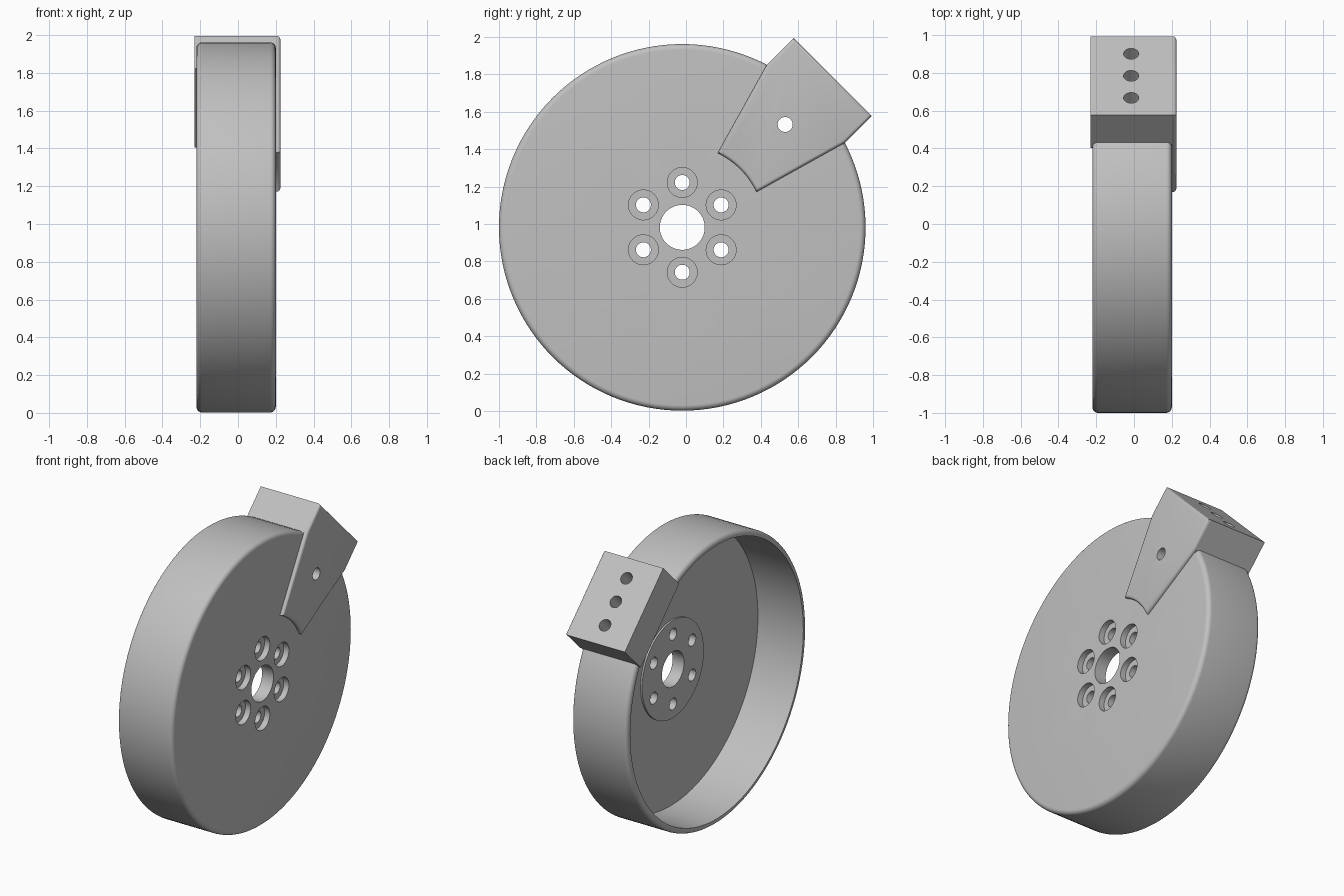
import bpy, bmesh
from math import sin, cos, pi, radians
from mathutils import Matrix, Vector

if "Cube" in bpy.data.objects:
    bpy.data.objects.remove(bpy.data.objects["Cube"], do_unlink=True)

CY, CZ, R = -0.02, 0.982, 0.98      # drum axis and radius

grey = bpy.data.materials.new("light_grey")
grey.use_nodes = True
grey.diffuse_color = (0.53, 0.53, 0.53, 1)
grey.node_tree.nodes["Principled BSDF"].inputs["Base Color"].default_value = (0.53, 0.53, 0.53, 1)


def make(name, bm):
    bmesh.ops.recalc_face_normals(bm, faces=bm.faces)
    mesh = bpy.data.meshes.new(name)
    bm.to_mesh(mesh)
    bm.free()
    mesh.materials.append(grey)
    ob = bpy.data.objects.new(name, mesh)
    bpy.context.collection.objects.link(ob)
    return ob


def polar(r, degrees):
    return CY + r * cos(radians(degrees)), CZ + r * sin(radians(degrees))


def lathe(name, profile, steps=128):
    """Revolve a closed (x, radius) profile around the drum axis."""
    bm = bmesh.new()
    rings = []
    for i in range(steps):
        a = 2 * pi * i / steps
        rings.append([bm.verts.new((x, CY + r * cos(a), CZ + r * sin(a))) for x, r in profile])
    n = len(profile)
    for i in range(steps):
        a, b = rings[i], rings[(i + 1) % steps]
        for j in range(n):
            k = (j + 1) % n
            bm.faces.new((a[j], a[k], b[k], b[j]))
    return make(name, bm)


def prism(name, outline, x0, x1):
    """Extrude a (y, z) outline along x."""
    bm = bmesh.new()
    face = bm.faces.new([bm.verts.new((x0, y, z)) for y, z in outline])
    ext = bmesh.ops.extrude_face_region(bm, geom=[face])
    verts = [v for v in ext["geom"] if isinstance(v, bmesh.types.BMVert)]
    bmesh.ops.translate(bm, verts=verts, vec=(x1 - x0, 0, 0))
    return make(name, bm)


def drill(cutter, centre, axis, radius, depth):
    """Add a cylinder to a cutter mesh."""
    turn = Vector(axis).to_track_quat('Z', 'Y').to_matrix().to_4x4()
    bmesh.ops.create_cone(cutter, cap_ends=True, segments=40, radius1=radius, radius2=radius,
                          depth=depth, matrix=Matrix.Translation(centre) @ turn)


def select(ob):
    bpy.ops.object.select_all(action='DESELECT')
    ob.select_set(True)
    bpy.context.view_layer.objects.active = ob


def cut(ob, bm):
    tool = make("cutter", bm)
    tool.hide_render = True
    mod = ob.modifiers.new("holes", 'BOOLEAN')
    mod.operation, mod.solver, mod.object = 'DIFFERENCE', 'EXACT', tool
    select(ob)
    bpy.ops.object.modifier_apply(modifier=mod.name)
    bpy.data.objects.remove(tool, do_unlink=True)


def smooth(ob):
    select(ob)
    bpy.ops.object.shade_smooth_by_angle(angle=radians(30))


# Drum: closed disc on the +x side, open rim on the -x side
def fillet(x, start, r=0.03):
    return [(x + r * cos(radians(start + 15 * i)), R - r + r * sin(radians(start + 15 * i)))
            for i in range(7)]


profile = [(0.20, 0.12)] + fillet(0.17, 0) + fillet(-0.19, 90)
profile += [(-0.22, 0.94), (0.125, 0.94), (0.125, 0.335), (0.113, 0.335), (0.113, 0.12)]
drum = lathe("drum", profile)

# Bolt circle with counterbores, and the lock hole shared with the bracket
through, bores = bmesh.new(), bmesh.new()
for i in range(6):
    y, z = polar(0.24, 30 + 60 * i)
    drill(through, (0.15, y, z), (1, 0, 0), 0.04, 0.4)
    drill(bores, (0.21, y, z), (1, 0, 0), 0.08, 0.1)
lock = (0.2, *polar(0.778, 45))
drill(through, lock, (1, 0, 0), 0.04, 0.4)
cut(drum, bores)
cut(drum, through)
smooth(drum)

# Bracket outline corners, in radial (u) and tangential (v) directions at 45 degrees
def uv(u, v):
    s = 0.5 ** 0.5
    return CY + (u - v) * s, CZ + (u + v) * s


OUTER, INNER, HALF = 1.138, 0.893, 0.295

# Bracket block straddling the rim, with three blind holes in its outer face
block = prism("bracket_block", [uv(OUTER, -HALF), uv(OUTER, HALF), uv(INNER, HALF), uv(INNER, -HALF)],
              -0.23, 0.20)
holes = bmesh.new()
for v in (-0.165, 0, 0.165):
    drill(holes, (-0.015, *uv(OUTER, v)), (0, 1, 1), 0.04, 0.36)
cut(block, holes)
smooth(block)

# Tapered bracket plate lying on the disc, with a concave inner end
arc = [polar(0.44, 25.5 + 39 * i / 12) for i in range(13)]
plate = prism("bracket_plate", arc + [uv(0.935, HALF), uv(OUTER, HALF), uv(OUTER, -HALF), uv(0.935, -HALF)],
              0.20, 0.225)
bm = bmesh.new()
bm.from_mesh(plate.data)
rim = [e for e in bm.edges if all(v.co.x > 0.22 for v in e.verts)]
bmesh.ops.bevel(bm, geom=rim, offset=0.018, segments=4, profile=0.5, affect='EDGES')
bm.to_mesh(plate.data)
bm.free()
hole = bmesh.new()
drill(hole, lock, (1, 0, 0), 0.04, 0.4)
cut(plate, hole)
smooth(plate)
